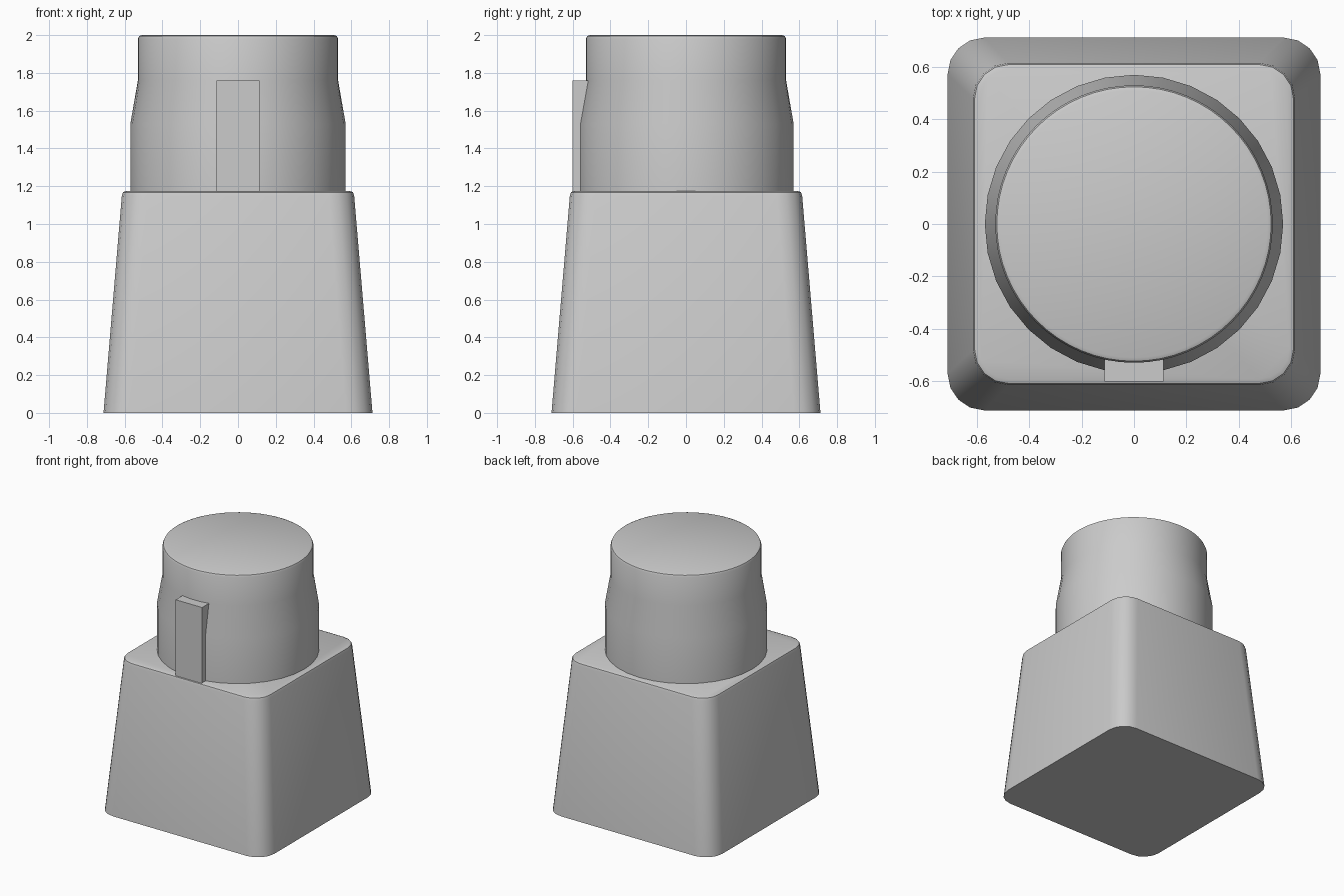
import bpy
import bmesh
from math import cos, sin, pi, radians

if "Cube" in bpy.data.objects:
    bpy.data.objects.remove(bpy.data.objects["Cube"], do_unlink=True)

grey = bpy.data.materials.new("light_grey")
grey.use_nodes = True
colour = (0.6, 0.6, 0.6, 1)
grey.diffuse_color = colour
grey.node_tree.nodes["Principled BSDF"].inputs["Base Color"].default_value = colour


def loft(name, rings, smooth=True):
    """Join equal-length rings of points into a closed, capped solid."""
    bm = bmesh.new()
    loops = [[bm.verts.new(p) for p in ring] for ring in rings]
    n = len(loops[0])
    for a, b in zip(loops, loops[1:]):
        for i in range(n):
            j = (i + 1) % n
            bm.faces.new((a[i], a[j], b[j], b[i]))
    bm.faces.new(loops[0][::-1])
    bm.faces.new(loops[-1])
    mesh = bpy.data.meshes.new(name)
    bm.to_mesh(mesh)
    bm.free()
    mesh.materials.append(grey)
    obj = bpy.data.objects.new(name, mesh)
    bpy.context.collection.objects.link(obj)
    if smooth:
        bpy.ops.object.select_all(action='DESELECT')
        obj.select_set(True)
        bpy.context.view_layer.objects.active = obj
        bpy.ops.object.shade_smooth_by_angle(angle=radians(35))
    return obj


def rounded_square(half, radius, z, steps=4):
    c = half - radius
    points = []
    for k, (sx, sy) in enumerate(((1, 1), (-1, 1), (-1, -1), (1, -1))):
        for s in range(steps + 1):
            a = (k + s / steps) * pi / 2
            points.append((sx * c + radius * cos(a), sy * c + radius * sin(a), z))
    return points


def circle(radius, z, chorded=False, count=64):
    # chorded rings sit on the straight sides of a polygon with half the sides
    return [((radius * (cos(2 * pi / count) if chorded and i % 2 else 1)) * cos(2 * pi * i / count),
             (radius * (cos(2 * pi / count) if chorded and i % 2 else 1)) * sin(2 * pi * i / count), z)
            for i in range(count)]


# Tapered base with softened corners and top rim
loft("base", [rounded_square(h, r, z) for h, r, z in (
    (0.712, 0.14, 0), (0.615, 0.135, 1.15), (0.609, 0.13, 1.168), (0.593, 0.115, 1.175))])

# Turned knob: wide skirt, sloping shoulder, narrow cap
loft("knob", [circle(*ring) for ring in (
    (0.57, 1.16, True), (0.57, 1.53, True), (0.53, 1.76), (0.53, 1.98),
    (0.524, 1.994), (0.51, 2.0))])

# Flat pointer tab on the front of the knob
loft("pointer", [[(-0.113, -0.602, z), (0.113, -0.602, z), (0.113, -0.48, z), (-0.113, -0.48, z)]
                 for z in (1.16, 1.76)], smooth=False)
